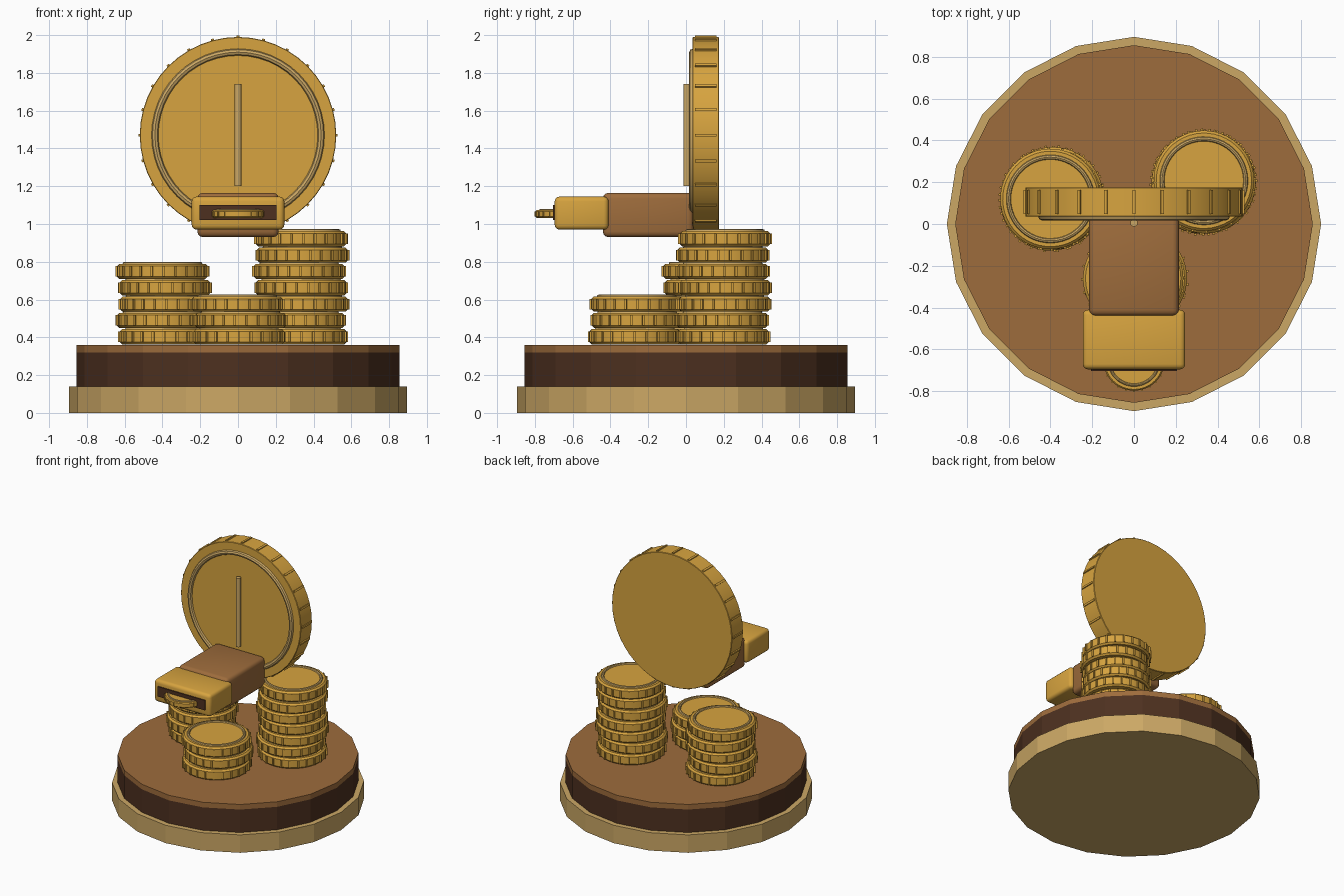
import bpy, bmesh, math
from mathutils import Matrix, Vector

if "Cube" in bpy.data.objects:
    bpy.data.objects.remove(bpy.data.objects["Cube"])


def material(name, r, g, b):
    m = bpy.data.materials.new(name)
    m.diffuse_color = (r, g, b, 1)
    m.use_nodes = True
    m.node_tree.nodes["Principled BSDF"].inputs["Base Color"].default_value = m.diffuse_color
    return m


GOLD = material("gold", 0.68, 0.37, 0.05)
BRASS = material("pale_brass", 0.60, 0.39, 0.13)
WOOD = material("brown_wood", 0.34, 0.15, 0.045)
DARK = material("dark_wood", 0.075, 0.03, 0.014)


def finish(bm, name, mats, smooth=None):
    me = bpy.data.meshes.new(name)
    bmesh.ops.recalc_face_normals(bm, faces=bm.faces[:])
    bm.to_mesh(me)
    bm.free()
    ob = bpy.data.objects.new(name, me)
    bpy.context.collection.objects.link(ob)
    for m in mats:
        me.materials.append(m)
    if smooth:
        bpy.ops.object.select_all(action='DESELECT')
        ob.select_set(True)
        bpy.context.view_layer.objects.active = ob
        bpy.ops.object.shade_smooth_by_angle(angle=math.radians(smooth))
    return ob


def lathe(bm, profile, sides, mat=0, closed=False):
    """Revolve (radius, z) points about z; open profiles get end caps."""
    rings = [[bm.verts.new((r * math.cos(2 * math.pi * i / sides),
                            r * math.sin(2 * math.pi * i / sides), z))
              for i in range(sides)] for r, z in profile]
    pairs = list(zip(rings, rings[1:]))
    if closed:
        pairs.append((rings[-1], rings[0]))
    faces = [bm.faces.new((a[i], a[(i + 1) % sides], b[(i + 1) % sides], b[i]))
             for a, b in pairs for i in range(sides)]
    if not closed:
        faces += [bm.faces.new(rings[0][::-1]), bm.faces.new(rings[-1])]
    for f in faces:
        f.material_index = mat


def coin(name, radius, height, bevel, ridge, ring, place, smooth=40):
    """Coin centred on its origin; ridge = (width, depth, length), ring = (radius, tube)."""
    bm = bmesh.new()
    h = height / 2
    lathe(bm, [(radius - bevel, -h), (radius, bevel - h),
               (radius, h - bevel), (radius - bevel, h)], 48)
    # milled edge
    for i in range(24):
        m = (Matrix.Rotation(math.radians(15 * i), 4, 'Z')
             @ Matrix.Translation((radius, 0, 0))
             @ Matrix.Diagonal((ridge[1] * 2, ridge[0], ridge[2], 1)))
        bmesh.ops.create_cube(bm, size=1, matrix=m)
    # raised rim on the face
    rr, t = ring
    lathe(bm, [(rr + t * math.cos(a * math.pi / 4), h + t * math.sin(a * math.pi / 4))
               for a in range(8)], 48, 1, closed=True)
    ob = finish(bm, name, [GOLD, BRASS], smooth)
    ob.matrix_world = place
    return ob


def box(name, lo, hi, mat, bevel=0):
    bm = bmesh.new()
    lo, hi = Vector(lo), Vector(hi)
    bmesh.ops.create_cube(bm, size=1, matrix=Matrix.Translation((lo + hi) / 2)
                          @ Matrix.Diagonal((*(hi - lo), 1)))
    if bevel:
        bmesh.ops.bevel(bm, geom=bm.edges[:], offset=bevel, segments=3,
                        profile=0.5, affect='EDGES')
    return finish(bm, name, [mat], 35)


# Stepped round base
for name, r, z0, z1, mat in (("base_plinth", 0.895, 0, 0.14, BRASS),
                             ("base_body", 0.855, 0.14, 0.32, DARK),
                             ("base_top", 0.855, 0.32, 0.36, WOOD)):
    bm = bmesh.new()
    lathe(bm, [(r, z0), (r, z1)], 20)
    finish(bm, name, [mat])

# Slightly uneven coin stacks
PITCH = 0.0865
for name, x, y, count in (("left_stack", -0.39, 0.12, 5),
                          ("right_stack", 0.333, 0.20, 7),
                          ("front_stack", 0.005, -0.265, 3)):
    for k in range(count):
        dx, dy = 0.01 * math.sin(2.1 * k + x * 9), 0.008 * math.cos(1.7 * k + y * 9)
        coin(f"{name}_coin_{k + 1}", 0.24, 0.08, 0.012, (0.012, 0.009, 0.056),
             (0.20, 0.011),
             Matrix.Translation((x + dx, y + dy, 0.403 + PITCH * k))
             @ Matrix.Rotation(0.4 * k, 4, 'Z'))

# Large upright coin, face towards the front
coin("large_coin", 0.52, 0.14, 0.003, (0.015, 0.008, 0.115), (0.44, 0.018),
     Matrix.Translation((0, 0.105, 1.47)) @ Matrix.Rotation(math.pi / 2, 4, 'X'))

# Raised upright bar on the large coin
bm = bmesh.new()
bmesh.ops.create_cone(bm, cap_ends=True, segments=12, radius1=0.018, radius2=0.018,
                      depth=0.54, matrix=Matrix.Translation((0, 0.005, 1.47)))
finish(bm, "coin_relief_bar", [BRASS], 40)

# Coin dispenser: arm, head, slot and the coin coming out
box("dispenser_arm", (-0.215, -0.44, 0.93), (0.215, 0.04, 1.165), WOOD, 0.03)
box("dispenser_head", (-0.245, -0.695, 0.97), (0.245, -0.41, 1.145), GOLD, 0.025)
box("dispenser_slot", (-0.205, -0.703, 1.022), (0.205, -0.694, 1.10), DARK)
coin("slot_coin", 0.147, 0.04, 0.006, (0.009, 0.006, 0.028), (0.12, 0.007),
     Matrix.Translation((0, -0.65, 1.053)))
